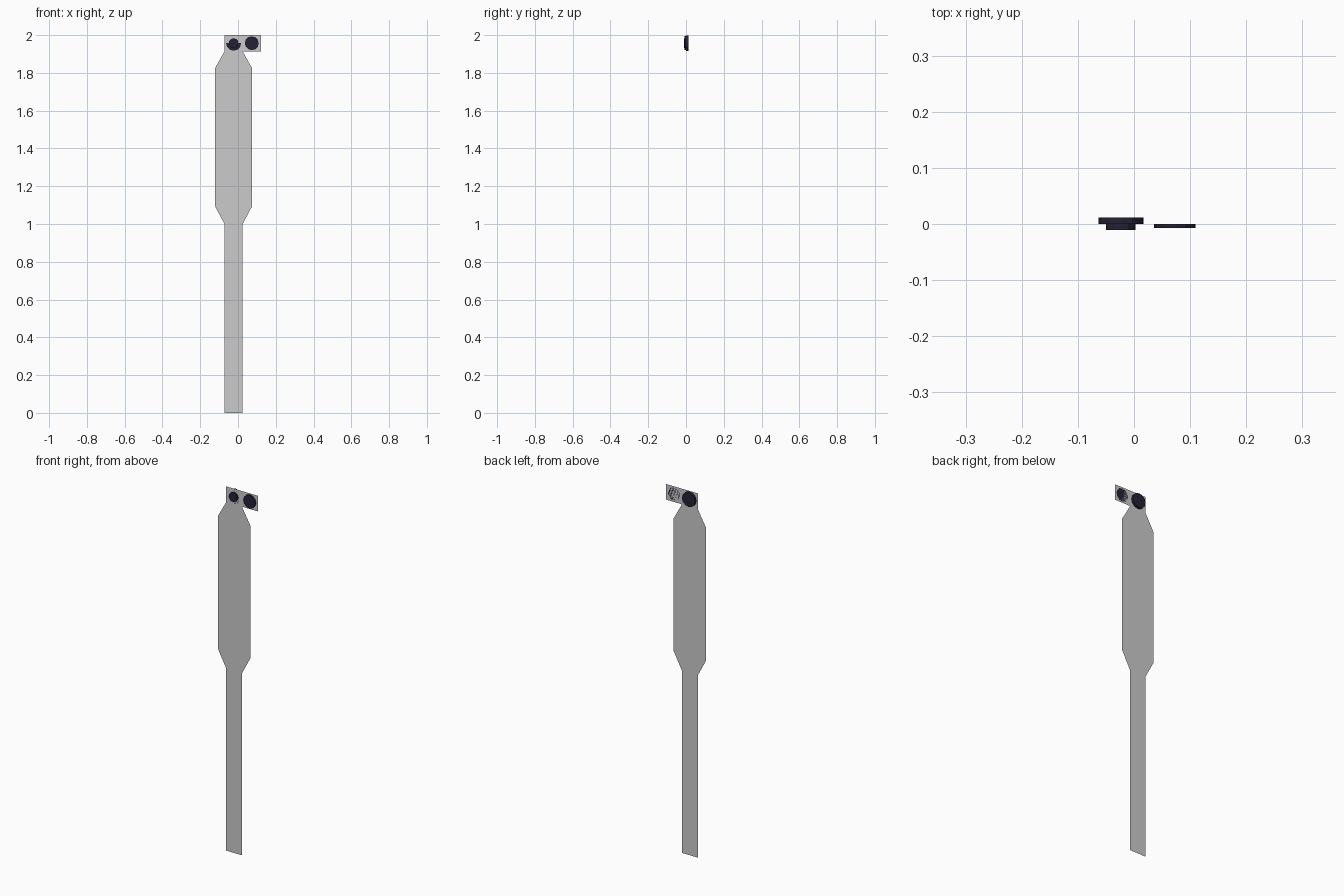
import bpy, bmesh, math
from mathutils import Matrix

if "Cube" in bpy.data.objects:
    bpy.data.objects.remove(bpy.data.objects["Cube"])

CX = -0.0235  # centre line of the strap


def sheet(name, bands):
    """Flat sheet in the y=0 plane from (z, x_left, x_right) rows."""
    bm = bmesh.new()
    rows = [(bm.verts.new((l, 0, z)), bm.verts.new((r, 0, z))) for z, l, r in bands]
    for (a, b), (d, c) in zip(rows, rows[1:]):
        bm.faces.new((a, b, c, d))
    return finish(name, bm)


def finish(name, bm):
    mesh = bpy.data.meshes.new(name)
    bm.to_mesh(mesh)
    bm.free()
    obj = bpy.data.objects.new(name, mesh)
    bpy.context.collection.objects.link(obj)
    return obj


dark = bpy.data.materials.new("dark_navy")
dark.diffuse_color = (0.018, 0.016, 0.035, 1)
dark.use_nodes = True
dark.node_tree.nodes["Principled BSDF"].inputs["Base Color"].default_value = dark.diffuse_color


def stud(name, x, radius, y0, y1):
    """Short faceted disc standing along y."""
    bm = bmesh.new()
    place = Matrix.Translation((x, (y0 + y1) / 2, 1.957)) @ Matrix.Rotation(math.pi / 2, 4, 'X')
    bmesh.ops.create_cone(bm, cap_ends=True, segments=12, radius1=radius,
                          radius2=radius, depth=abs(y1 - y0), matrix=place)
    finish(name, bm).data.materials.append(dark)


# Narrow lower strap widening into the broad pad, then narrowing to the neck
profile = [(0, 0.048), (1.0, 0.048), (1.094, 0.098), (1.825, 0.098), (1.914, 0.048)]
sheet("strap", [(z, CX - w, CX + w) for z, w in profile])

# Head tab reaching out to the right
sheet("head_tab", [(1.914, CX - 0.048, 0.121), (2.0, CX - 0.048, 0.121)])

# Fastener discs
stud("small_front_stud", CX, 0.026, -0.011, 0)
stud("large_front_stud", 0.073, 0.037, -0.007, 0)
stud("back_stud", CX, 0.040, 0, 0.012)
